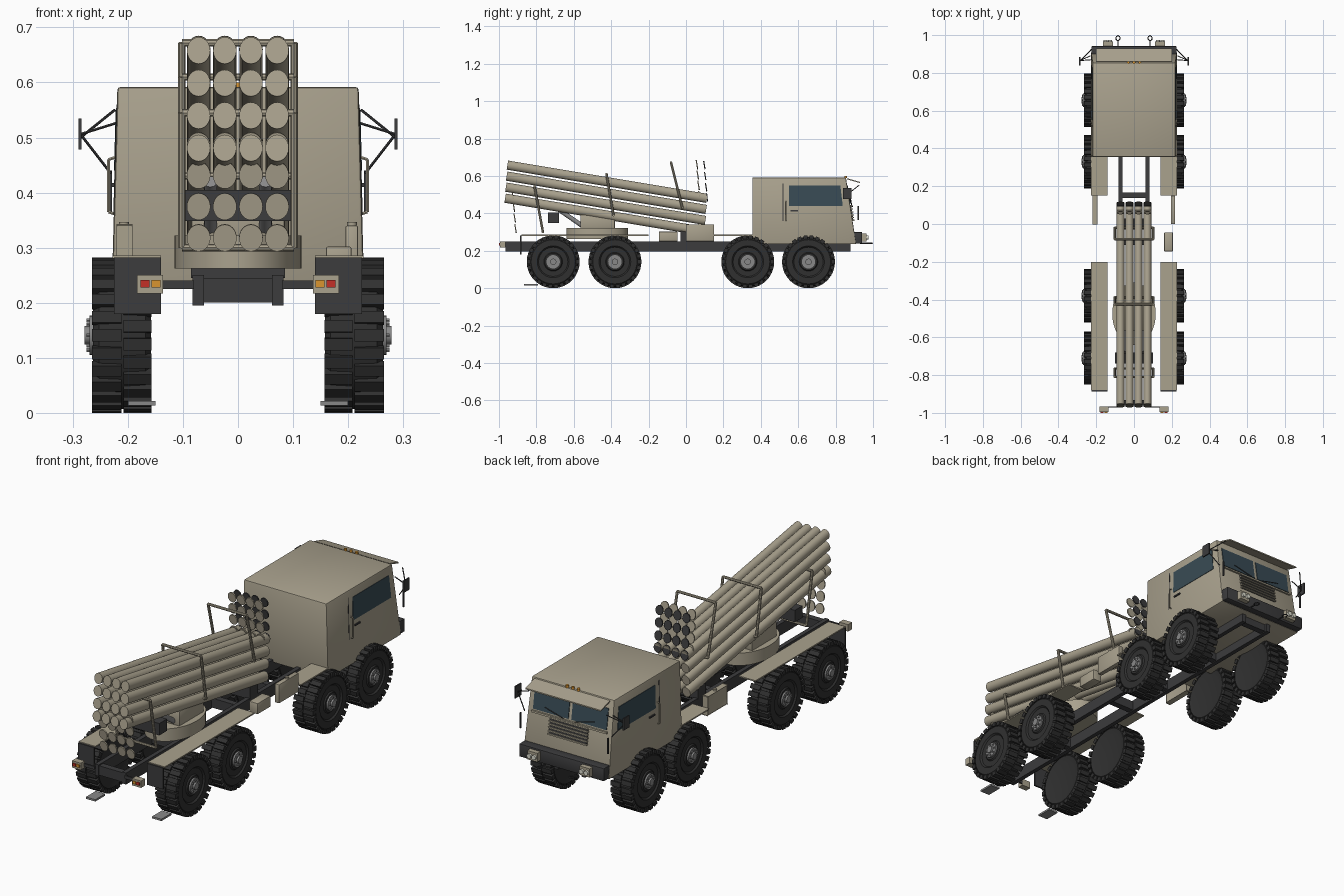
import bpy, bmesh, math
from mathutils import Vector, Matrix

if "Cube" in bpy.data.objects:
    bpy.data.objects.remove(bpy.data.objects["Cube"])


def mat(name, c):
    m = bpy.data.materials.new(name)
    m.diffuse_color = (*c, 1)
    m.use_nodes = True
    m.node_tree.nodes["Principled BSDF"].inputs["Base Color"].default_value = m.diffuse_color
    return m


TAN = mat("tan", (.40, .36, .27))
DARK = mat("dark", (.045, .045, .047))
RUBBER = mat("rubber", (.03, .03, .03))
GREY = mat("grey", (.25, .25, .25))
GLASS = mat("glass", (.04, .07, .09))
RED = mat("red", (.55, .03, .02))
AMBER = mat("amber", (.7, .3, .03))
LAMP = mat("lamp", (.75, .75, .65))


def finish(name, bm, m, mirror=False, bevel=0):
    if mirror:
        g = bmesh.ops.duplicate(bm, geom=bm.verts[:] + bm.edges[:] + bm.faces[:])["geom"]
        for v in g:
            if isinstance(v, bmesh.types.BMVert):
                v.co.x *= -1
    if bevel:
        bmesh.ops.bevel(bm, geom=bm.edges[:], offset=bevel, segments=2, affect='EDGES', profile=.5)
    bmesh.ops.recalc_face_normals(bm, faces=bm.faces[:])
    me = bpy.data.meshes.new(name)
    bm.to_mesh(me)
    bm.free()
    me.materials.append(m)
    me.polygons.foreach_set("use_smooth", [True] * len(me.polygons))
    me.set_sharp_from_angle(angle=math.radians(32))
    ob = bpy.data.objects.new(name, me)
    bpy.context.collection.objects.link(ob)
    return ob


def add_box(bm, x0, x1, y0, y1, z0, z1):
    M = Matrix.Translation(((x0 + x1) / 2, (y0 + y1) / 2, (z0 + z1) / 2)) @ Matrix.Diagonal((x1 - x0, y1 - y0, z1 - z0, 1))
    return bmesh.ops.create_cube(bm, size=1, matrix=M)["verts"]


def box(name, dims, m, mirror=False, bevel=0):
    bm = bmesh.new()
    add_box(bm, *dims)
    return finish(name, bm, m, mirror, bevel)


def add_bar(bm, a, b, r, rz=None, n=8):
    a, b = Vector(a), Vector(b)
    d = b - a
    rot = Vector((0, 0, 1)).rotation_difference(d).to_matrix().to_4x4()
    M = Matrix.Translation((a + b) / 2) @ rot @ Matrix.Diagonal((r, rz or r, d.length, 1))
    bmesh.ops.create_cone(bm, cap_ends=True, segments=n, radius1=1, radius2=1, depth=1, matrix=M)


def bars(name, paths, r, m, mirror=False, n=8, rz=None):
    bm = bmesh.new()
    for p in paths:
        for a, b in zip(p, p[1:]):
            add_bar(bm, a, b, r, rz, n)
    return finish(name, bm, m, mirror)


def slab(name, pts, off, m, mirror=False):
    bm = bmesh.new()
    f = bm.faces.new([bm.verts.new(p) for p in pts])
    g = bmesh.ops.extrude_face_region(bm, geom=[f], use_keep_orig=True)["geom"]
    for v in g:
        if isinstance(v, bmesh.types.BMVert):
            v.co += Vector(off)
    return finish(name, bm, m, mirror)


# Chassis
box("frame_rails", (.062, .083, -.965, .88, .195, .25), DARK, True)
for y in (-.95, -.55, -.1, .15, .5, .85):
    box("cross_member", (-.064, .064, y - .012, y + .018, .2, .245), DARK)

# Wheels: lathed tyre, tread lugs, hub and bolts
PROFILE = [(.0, .165), (.09, .165), (.118, .158), (.131, .168), (.134, .21), (.131, .252), (.118, .263),
           (.085, .263), (.078, .256), (.05, .256), (.045, .262), (.0, .262)]
for y in (-.71, -.38, .33, .655):
    C = Matrix.Translation((0, y, .141))
    bm = bmesh.new()
    vs = [bm.verts.new((x, 0, r)) for r, x in PROFILE]
    es = [bm.edges.new(p) for p in zip(vs, vs[1:])]
    bmesh.ops.spin(bm, geom=vs + es, axis=(1, 0, 0), cent=(0, 0, 0), angle=2 * math.pi, steps=40)
    bmesh.ops.remove_doubles(bm, verts=bm.verts[:], dist=.0004)
    for i in range(26):
        for side, (x0, x1) in enumerate(((.157, .208), (.212, .265))):
            v = add_box(bm, x0, x1, -.011, .011, .122, .141)
            R = Matrix.Rotation((i + .5 * side) * 2 * math.pi / 26, 4, 'X')
            bmesh.ops.transform(bm, matrix=R, verts=v)
    bmesh.ops.transform(bm, matrix=C, verts=bm.verts[:])
    finish("tyres", bm, RUBBER, True)
    bm = bmesh.new()
    add_bar(bm, (.25, y, .141), (.27, y, .141), .036, n=24)
    add_bar(bm, (.27, y, .141), (.279, y, .141), .017, n=16)
    for i in range(8):
        a = i * math.pi / 4
        p = (y + .027 * math.cos(a), .141 + .027 * math.sin(a))
        add_bar(bm, (.268, *p), (.275, *p), .004, n=6)
    finish("wheel_hubs", bm, GREY, True)

# Fenders, mudflaps, side boxes, steps
box("rear_fenders", (.14, .228, -.88, -.2, .28, .286), TAN, True)
box("front_fenders", (.14, .228, .15, .37, .28, .286), TAN, True)
box("mudflaps", (.14, .225, -.888, -.88, .18, .282), DARK, True)
box("side_tanks", (.195, .218, 0, .15, .25, .34), TAN, True, .003)
bars("tank_caps", [[(.207, .075, .34), (.207, .075, .347)]], .009, TAN, True, 12)
box("tool_box", (.16, .206, -.145, -.045, .25, .302), TAN, False, .003)
box("rear_steps", (.15, .2, -.865, -.79, .013, .022), GREY, True)
box("tail_light_housings", (.136, .183, -.995, -.965, .217, .25), TAN, True)
box("tail_lamp_red", (.161, .177, -1, -.994, .228, .241), RED, True)
box("tail_lamp_amber", (.141, .157, -1, -.994, .228, .241), AMBER, True)
box("tail_light_brackets", (.08, .14, -.972, -.965, .225, .24), DARK, True)


# Cab
def sx(z): return .219 + .028 * (.592 - z)
def fy(z): return .855 + .154 * (.592 - z)


bm = bmesh.new()
for v in add_box(bm, -1, 1, 0, 1, .235, .592):
    z = v.co.z
    v.co.x *= sx(z)
    v.co.y = fy(z) if v.co.y > .5 else .355
finish("cab", bm, TAN, bevel=.006)


def front(x0, x1, z0, z1):
    return [(x, fy(z) - .003, z) for x, z in ((x0, z0), (x1, z0), (x1, z1), (x0, z1))]


def side(pts):
    return [(sx(z) - .003, y, z) for y, z in pts]


slab("windshield", front(.008, .195, .452, .55), (0, .006, 0), GLASS, True)
slab("side_windows", side([(.55, .44), (.838, .44), (.825, .55), (.55, .55)]), (.005, 0, 0), GLASS, True)
slab("door_seams", side([(.517, .36), (.521, .36), (.521, .56), (.517, .56)]), (.004, 0, 0), DARK, True)
slab("door_handles", side([(.56, .41), (.6, .41), (.6, .417), (.56, .417)]), (.009, 0, 0), DARK, True)
slab("windshield_rail", front(-.2, .2, .437, .445), (0, .012, 0), TAN)
bars("wipers", [[(.03, fy(.45) + .008, .45), (.13, fy(.475) + .008, .475)]], .002, DARK, True)
slab("sun_visor", [(-.2, .86, .582), (.2, .86, .582), (.2, .93, .562), (-.2, .93, .562)], (0, 0, .006), TAN)
slab("grille", front(-.1, .1, .36, .438), (0, .008, 0), DARK)
for i in range(6):
    z = .36 + i * .0148
    slab("grille_bar", front(-.103, .103, z, z + .006), (0, .014, 0), TAN)
bars("roof_markers", [[(x, .855, .588), (x, .855, .6)] for x in (-.03, 0, .03)], .007, AMBER, n=12)

# Bumper, headlights, tow loops
box("bumper", (-.225, .225, .895, .942, .238, .3), DARK, False, .004)
box("headlight_housings", (.112, .165, .94, .965, .25, .292), TAN, True)
bars("headlights", [[(x, .96, .271), (x, .975, .271)] for x in (.126, .151)], .011, LAMP, True, 14)
loop = [(.085 + .011 * math.cos(a), .984 + .013 * math.sin(a), .24) for a in [i * math.pi / 6 for i in range(13)]]
bars("tow_loops", [loop, [(.085, .93, .24), (.085, .972, .24)]], .003, DARK, True, 6)

# Mirrors and grab rails
box("mirrors", (.284, .29, .84, .885, .478, .535), DARK, True)
bars("mirror_arms", [[(.222, .87, .526), (.286, .865, .506), (.231, .89, .435)],
                     [(.286, .862, .5), (.224, .925, .55)]], .0025, DARK, True, 6)
box("lower_mirrors", (.229, .234, .916, .924, .365, .44), DARK, True)
bars("grab_rails", [[(.22, .535, .36), (.235, .535, .365), (.235, .535, .46), (.22, .535, .465)]], .003, TAN, True, 6)

# Launcher base: oval turntable, pedestal, elevation struts, cross box
bars("turntable", [[(0, -.475, .262), (0, -.475, .322)]], .115, TAN, n=40, rz=.165)
box("pedestal", (-.085, .085, -.565, -.38, .32, .392), TAN, False, .004)
box("control_box", (-.1, .1, -.738, -.68, .348, .405), DARK)
bars("elevation_struts", [[(.05, -.68, .42), (.05, -.55, .33)]], .012, GREY, True, 12)
box("cradle_rest", (-.085, .085, -.03, .03, .245, .31), DARK)

# Launch tubes in a 4 x 4 block
XS = (-.0715, -.024, .0235, .071)
tubes = [[(x, -.955 - .004 * i, .658 - .059 * i), (x, .112 - .004 * i, .48 - .059 * i)] for x in XS for i in range(4)]
bars("launch_tubes", tubes, .0212, TAN, n=24, rz=.0245)


# Detached end discs, tilted opposite to the tubes
def discs(name, yc, zs, r, m):
    zc = sum(zs) / 4
    out = []
    for x in XS:
        for z in zs:
            y = yc - .08 * (z - zc)
            out.append([(x, y - .003, z - .0005), (x, y + .003, z + .0005)])
    bars(name, out, r, m, n=24, rz=r * 1.15)


discs("rear_caps", -.918, (.318, .375, .432, .485), .0215, TAN)
discs("muzzle_rings", .065, (.495, .55, .605, .66), .0215, TAN)
discs("muzzle_bores", .105, (.485, .54, .6, .658), .0195, DARK)

# Cradle hoops around the tubes
for yt, zt, yb, zb in ((-.81, .545, -.765, .3), (-.425, .61, -.388, .39), (-.08, .672, -.02, .43)):
    bars("cradle_hoop", [[(-.102, yb, zb), (-.102, yt, zt), (.102, yt, zt), (.102, yb, zb), (-.102, yb, zb)]], .0065, TAN)
